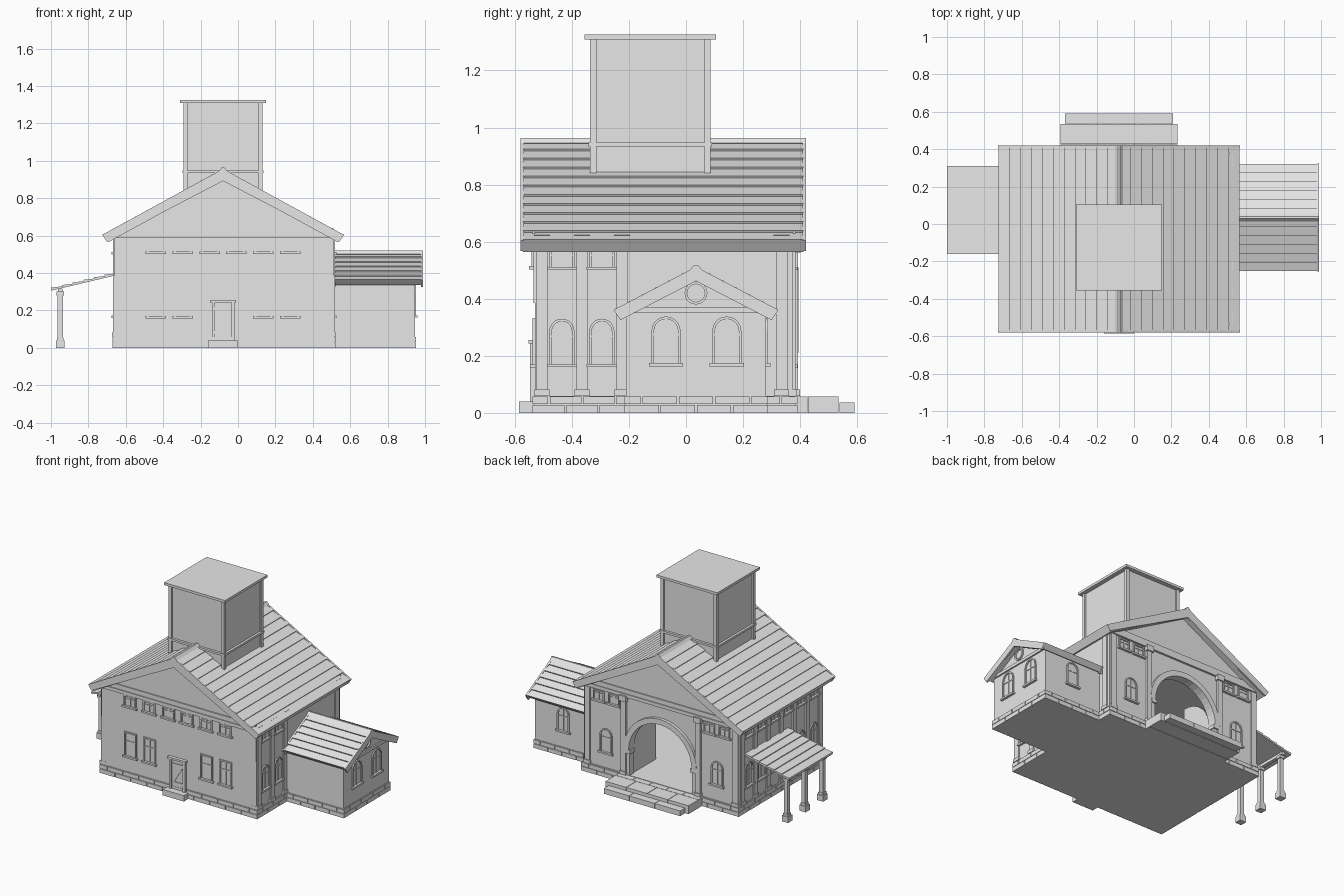
import bpy, bmesh
from math import sin, cos, pi, hypot

if "Cube" in bpy.data.objects:
    bpy.data.objects.remove(bpy.data.objects["Cube"])

GREY = bpy.data.materials.new("pale_grey")
GREY.use_nodes = True
GREY.diffuse_color = (0.8, 0.8, 0.8, 1)
GREY.node_tree.nodes["Principled BSDF"].inputs["Base Color"].default_value = (0.8, 0.8, 0.8, 1)

CX = -0.08                      # centre line of the main block
X0, X1, Y0, Y1 = -0.66, 0.51, -0.53, 0.375   # main walls
WX, WY0, WY1 = 0.945, -0.21, 0.28            # side wing
WC = (WY0 + WY1) / 2
BASE, TOP = 0.06, 0.6


def finish(name, bm, loc=(0, 0, 0), rot=0):
    bmesh.ops.recalc_face_normals(bm, faces=bm.faces)
    me = bpy.data.meshes.new(name)
    bm.to_mesh(me)
    bm.free()
    me.materials.append(GREY)
    ob = bpy.data.objects.new(name, me)
    ob.location, ob.rotation_euler.z = loc, rot
    bpy.context.collection.objects.link(ob)
    return ob


def add_box(bm, x0, x1, y0, y1, z0, z1):
    vs = bmesh.ops.create_cube(bm, size=1)["verts"]
    for v in vs:
        v.co = (x1 if v.co.x > 0 else x0, y1 if v.co.y > 0 else y0, z1 if v.co.z > 0 else z0)


def boxes(name, items, loc=(0, 0, 0), rot=0):
    bm = bmesh.new()
    for b in items:
        add_box(bm, *b)
    return finish(name, bm, loc, rot)


def add_prism(bm, pts, a, b, axis="y"):
    """Extrude a (u, z) outline along y or x."""
    co = (lambda u, z, d: (u, d, z)) if axis == "y" else (lambda u, z, d: (d, u, z))
    lo = [bm.verts.new(co(u, z, a)) for u, z in pts]
    hi = [bm.verts.new(co(u, z, b)) for u, z in pts]
    bm.faces.new(lo)
    bm.faces.new(hi[::-1])
    for i in range(len(pts)):
        j = (i + 1) % len(pts)
        bm.faces.new((lo[i], lo[j], hi[j], hi[i]))


def prism(name, pts, a, b, axis="y"):
    bm = bmesh.new()
    add_prism(bm, pts, a, b, axis)
    return finish(name, bm)


def arc(r, cz, cu=0, n=12, sweep=pi):
    return [(cu + r * cos(sweep * i / n), cz + r * sin(sweep * i / n)) for i in range(n + 1)]


def add_band(bm, outer, inner, a, b):
    """Frame between two open outlines, one quad prism per step."""
    for i in range(len(outer) - 1):
        add_prism(bm, [outer[i], outer[i + 1], inner[i + 1], inner[i]], a, b)


# ---- walls -------------------------------------------------------------
T = 0.03
boxes("main_walls", [(X0, X1, Y0, Y0 + T, BASE, TOP), (X0, X0 + T, Y0, Y1, BASE, TOP),
                     (X1 - T, X1, Y0, Y1, BASE, TOP), (X0, X1, Y0, Y1, 0.57, TOP),
                     (X0, X1, Y0 - 0.004, Y0, 0.385, TOP)])
R, SPRING = 0.24, 0.235
prism("back_wall", [(X1, BASE), (X1, TOP), (X0, TOP), (X0, BASE), (CX - R, BASE)]
      + arc(R, SPRING, CX, 20)[::-1] + [(CX + R, BASE)], Y1 - T, Y1)
for side, y in (("front", Y0), ("back", Y1 - T)):
    prism(side + "_gable", [(X0, TOP), (X1, TOP), (CX, 0.92)], y, y + T)
for y, s in ((Y0, -1), (Y1, 1)):
    boxes("gable_beam", [(X0, X1, *sorted((y, y + s * d)), z0, z1)
                         for d, z0, z1 in ((0.014, 0.587, 0.61), (0.008, 0.61, 0.64))])
prism("wing_walls", [(WY0, BASE), (WY1, BASE), (WY1, 0.35), (WC, 0.485), (WY0, 0.35)], X1, WX, "x")
boxes("wing_gable_beam", [(WX, WX + 0.01, WY0, WY1, 0.35, 0.37)])

# ---- brick foundation and steps -----------------------------------------
G = 0.003


def bricks(x0, x1, y0, y1, z0, z1, shift):
    out = [(x0 + 0.006, x1 - 0.006, y0 + 0.006, y1 - 0.006, z0, z1)]
    for lo, hi, along_x in ((x0, x1, True), (y0, y1, False)):
        n = round((hi - lo) / 0.116)
        step = (hi - lo) / n
        for i in range(n + 1):
            a = max(lo, lo + (i - shift) * step) + (G if i else 0)
            b = min(hi, lo + (i + 1 - shift) * step) - (G if i < n else 0)
            if b - a < 0.01:
                continue
            if along_x:
                out += [(a, b, y0, y0 + 0.03, z0, z1 - G), (a, b, y1 - 0.03, y1, z0, z1 - G)]
            else:
                out += [(x0, x0 + 0.03, a, b, z0, z1 - G), (x1 - 0.03, x1, a, b, z0, z1 - G)]
    return out


for z0, z1, s in ((0, 0.031, 0), (0.031, BASE, 0.5)):
    boxes("main_foundation", bricks(X0 - 0.012, X1 + 0.012, Y0 - 0.008, Y1 + 0.015, z0, z1, s))
    boxes("wing_foundation", bricks(X1 - 0.1, WX + 0.008, WY0 - 0.008, WY1 + 0.008, z0, z1, s))


def slab_row(name, x0, x1, y0, y1, z, n):
    w = (x1 - x0) / n
    boxes(name, [(x0 + i * w + G / 2, x0 + (i + 1) * w - G / 2, y0, y1, 0, z) for i in range(n)]
          + [(x0 + G, x1 - G, y0 + G, y1 - G, 0, z - G)])


slab_row("back_step_inner", CX - 0.315, CX + 0.315, Y1, 0.425, 0.057, 5)
slab_row("back_step_upper", CX - 0.315, CX + 0.315, 0.428, 0.535, 0.057, 4)
slab_row("back_step_lower", CX - 0.29, CX + 0.29, 0.538, 0.59, 0.036, 3)
boxes("front_step", [(CX - 0.08, CX + 0.08, Y0 - 0.055, Y0, 0, 0.04)])

# ---- lapped board roofs --------------------------------------------------


def lapped(u0, z0, u1, z1, n, lap):
    """Sawtooth outline from the eave up to the ridge."""
    k = lap / hypot(u1 - u0, z1 - z0)
    nu, nz = -abs(z1 - z0) * k * (1 if u1 > u0 else -1), abs(u1 - u0) * k
    pts = []
    for i in range(n):
        a, b = i / n, (i + 1) / n
        pts += [(u0 + (u1 - u0) * a + nu, z0 + (z1 - z0) * a + nz),
                (u0 + (u1 - u0) * b, z0 + (z1 - z0) * b)]
    return pts


def gable_roof(name, c, half, z_eave, z_ridge, thick, n, a, b, axis):
    for s in (-1, 1):
        top = lapped(c + s * half, z_eave, c, z_ridge, n, 0.008)
        low = [(c, z_ridge - thick), (c + s * (half - 0.025), z_eave - thick + 0.014)]
        prism(name + "_boards", top + low, a + 0.008, b - 0.008, axis)
    edge = [(c - half - 0.006, z_eave + 0.004), (c, z_ridge + 0.007), (c + half + 0.006, z_eave + 0.004),
            (c + half - 0.018, z_eave - 0.032), (c, z_ridge - thick - 0.008), (c - half + 0.018, z_eave - 0.032)]
    for d in (a, b - 0.012):
        prism(name + "_bargeboard", edge, d, d + 0.012, axis)
    cap = [(c - 0.022, z_ridge - 0.004), (c - 0.006, z_ridge + 0.014), (c + 0.006, z_ridge + 0.014),
           (c + 0.022, z_ridge - 0.004), (c, z_ridge - 0.01)]
    prism(name + "_ridge_cap", cap, a, b, axis)


gable_roof("main_roof", CX, 0.64, 0.6, 0.95, 0.05, 11, -0.58, 0.42, "y")
gable_roof("wing_roof", WC, 0.283, 0.357, 0.505, 0.035, 6, X1, 0.99, "x")

# ---- tower ----------------------------------------------------------------
TY, H = -0.125, 0.2
boxes("tower_body", [(CX - H, CX + H, TY - H, TY + H, 0.83, 1.31)])
boxes("tower_posts", [(CX + s * 0.2 - 0.011, CX + s * 0.2 + 0.011, TY + t * 0.2 - 0.011, TY + t * 0.2 + 0.011, 0.83, 1.31)
                      for s in (-1, 1) for t in (-1, 1)])
for nm, h, z0, z1 in (("tower_band", 0.216, 0.934, 0.948), ("tower_cap", 0.23, 1.309, 1.326)):
    boxes(nm, [(CX - h, CX + h, TY - h, TY + h, z0, z1)])

# ---- posts -----------------------------------------------------------------


def post(name, x, y, w=0.02, top=0.585):
    boxes(name, [(x - w, x + w, y - w, y + w, BASE, top),
                 (x - w - 0.006, x + w + 0.006, y - w - 0.006, y + w + 0.006, BASE, BASE + 0.022),
                 (x - w - 0.008, x + w + 0.008, y - w - 0.008, y + w + 0.008, top, top + 0.038)])


POST_Y = [-0.505, -0.365, -0.225, -0.08, 0.06, 0.2, 0.335]
for i, y in enumerate(POST_Y):
    post("right_wall_post", X0 + 0.012, y)
    if i < 3 or i == 6:
        post("left_wall_post", X1 - 0.012, y)
for s in (-1, 1):
    post("entrance_post", CX + s * 0.282, Y1, 0.018, 0.56)
    post("back_corner_post", CX + s * 0.56, Y1 - 0.012)

# ---- entrance arch with open door leaves ----------------------------------
bm = bmesh.new()
add_band(bm, arc(R + 0.035, SPRING, CX, 20), arc(R - 0.002, SPRING, CX, 20), Y1 - T - 0.01, Y1 + 0.02)
finish("entrance_arch", bm)
for s in (-1, 1):
    x = CX + s * (R + 0.008)
    boxes("entrance_jamb", [(x - 0.012, x + 0.012, Y1 - T, Y1 + 0.01, BASE, SPRING),
                            (x - 0.02, x + 0.02, Y1 - T, Y1 + 0.02, SPRING - 0.025, SPRING)])
    y = Y1 - T - 0.01
    leaf = [(y, BASE), (y, SPRING)] + [(y - R + u, z) for u, z in arc(R, SPRING, 0, 8, pi / 2)][1:] \
        + [(y - R, BASE)]
    prism("open_door_leaf", leaf, x - 0.007, x + 0.007, "x")

# ---- windows, built facing -y then turned ----------------------------------


def window(x, y, z, rot, w=0.046, h=0.16, arched=False, bars=True):
    d = -0.008
    bm = bmesh.new()
    if arched:
        outer = [(w, 0)] + arc(w, h - w, 0, 10) + [(-w, 0)]
        inner = [(w - 0.009, 0)] + arc(w - 0.009, h - w, 0, 10) + [(-w + 0.009, 0)]
    else:
        outer = [(w, 0), (w, h), (-w, h), (-w, 0)]
        inner = [(w - 0.009, 0), (w - 0.009, h - 0.009), (-w + 0.009, h - 0.009), (-w + 0.009, 0)]
    add_band(bm, outer, inner, d, 0.004)
    if bars:
        add_box(bm, -0.003, 0.003, -0.004, 0.004, 0, h - 0.004)
        add_box(bm, -w + 0.004, w - 0.004, -0.004, 0.004, h * 0.6, h * 0.6 + 0.006)
    add_box(bm, -w - 0.009, w + 0.009, -0.016, 0.004, -0.01, 0.002)
    finish("window", bm, (x, y, z), rot)


for off in (-0.36, -0.215, -0.07, 0.07, 0.215, 0.36):
    window(CX + off, Y0 - 0.004, 0.512, 0, h=0.073)
    if abs(off) > 0.1:
        window(CX + off, Y0, 0.168, 0, h=0.165)
for s in (-1, 1):
    window(CX + s * 0.42, Y1, 0.168, pi, arched=True)
    for off in (0.36, 0.475):
        window(CX + s * off, Y1, 0.51, pi, w=0.042, h=0.07)
for i in range(6):
    y = (POST_Y[i] + POST_Y[i + 1]) / 2
    for x, rot in ((X0, -pi / 2), (X1, pi / 2)):
        if rot < 0 or i < 2:
            window(x, y, 0.17, rot, w=0.044, arched=True)
            window(x, y, 0.51, rot, w=0.044, h=0.065)
for y in (-0.07, 0.143):
    window(WX, y, 0.172, pi / 2, w=0.051, h=0.166, arched=True)
window(0.73, WY1, 0.172, pi, arched=True)
bm = bmesh.new()
add_band(bm, arc(0.04, 0, 0, 20, 2 * pi), arc(0.031, 0, 0, 20, 2 * pi), -0.01, 0.004)
finish("round_window", bm, (WX, WC, 0.42), pi / 2)

# ---- front door --------------------------------------------------------------
boxes("front_door", [(CX - 0.046, CX + 0.046, Y0 - 0.006, Y0, 0.045, 0.235)]
      + [(CX - 0.042, CX + 0.042, Y0 - 0.011, Y0, z, z + 0.016) for z in (0.075, 0.2)])
prism("front_door_brace", [(CX - 0.04, 0.09), (CX - 0.025, 0.09), (CX + 0.04, 0.2), (CX + 0.025, 0.2)], Y0 - 0.01, Y0)
boxes("front_door_frame", [(CX + s * 0.052 - 0.008, CX + s * 0.052 + 0.008, Y0 - 0.016, Y0, 0.04, 0.245) for s in (-1, 1)]
      + [(CX - 0.07, CX + 0.07, Y0 - 0.022, Y0, 0.243, 0.256)])

# ---- lean-to porch -------------------------------------------------------------
prism("porch_roof", lapped(-0.997, 0.315, -0.655, 0.398, 6, 0.007) + [(-0.655, 0.387), (-0.997, 0.306)], -0.16, 0.31)
boxes("porch_beam", [(-0.962, -0.938, -0.145, 0.295, 0.298, 0.318)])
for y in (-0.115, 0.075, 0.265):
    boxes("porch_column", [(-0.95 - w, -0.95 + w, y - w, y + w, z0, z1)
                           for w, z0, z1 in ((0.023, 0, 0.04), (0.018, 0.04, 0.055), (0.014, 0.055, 0.28), (0.02, 0.28, 0.3))])
